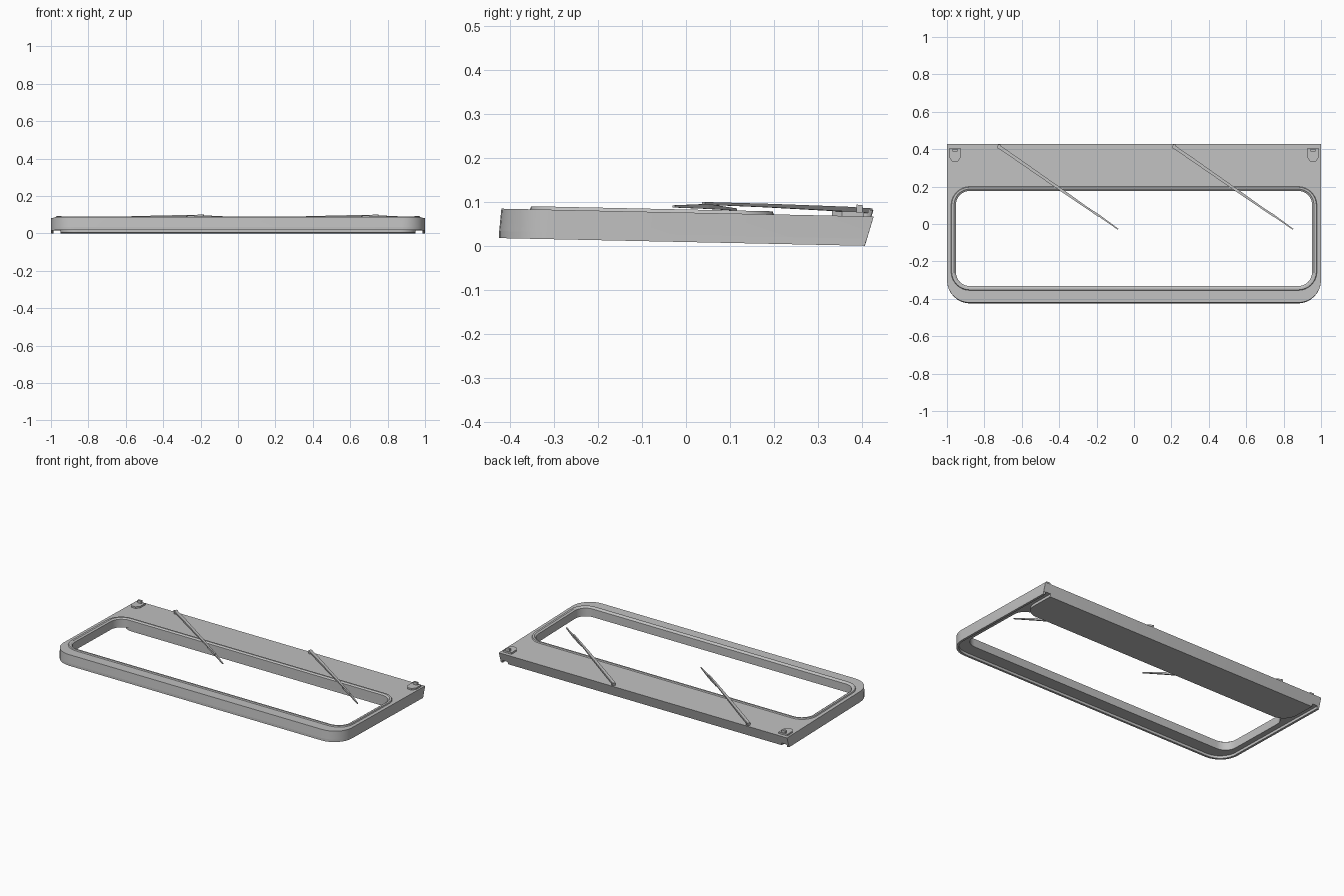
import bpy, bmesh
from math import cos, sin, pi
from mathutils import Vector

cube = bpy.data.objects.get("Cube")
if cube:
    bpy.data.objects.remove(cube, do_unlink=True)

grey = bpy.data.materials.new("frame grey")
grey.use_nodes = True
GREY = (0.53, 0.53, 0.53, 1)
grey.diffuse_color = GREY
grey.node_tree.nodes["Principled BSDF"].inputs["Base Color"].default_value = GREY

H = 0.067      # panel height
LIP = 0.016    # depth of the underside recess


def warp(p):
    """Slant the rear face and tip the whole frame down towards the back."""
    x, y, z = p
    if y > 0.42:
        y -= 0.02 * (1 - z / H)
    return Vector((x, y, z + 0.009 - 0.021 * y))


def finish(name, bm, smooth=True):
    bmesh.ops.recalc_face_normals(bm, faces=bm.faces)
    mesh = bpy.data.meshes.new(name)
    bm.to_mesh(mesh)
    bm.free()
    obj = bpy.data.objects.new(name, mesh)
    bpy.context.collection.objects.link(obj)
    mesh.materials.append(grey)
    if smooth:
        bpy.ops.object.select_all(action='DESELECT')
        obj.select_set(True)
        bpy.context.view_layer.objects.active = obj
        bpy.ops.object.shade_smooth_by_angle(angle=0.5)
    return obj


def outline(hx, y0, y1, r_front, r_back, n=8):
    """Rounded rectangle, counter-clockwise from the rear left corner."""
    pts = []
    for k, (sx, y, sy, r) in enumerate([(1, y1, 1, r_back), (-1, y1, 1, r_back),
                                        (-1, y0, -1, r_front), (1, y0, -1, r_front)]):
        for i in range(n + 1):
            a = (k + i / n) * pi / 2
            pts.append((sx * (hx - r) + r * cos(a), y - sy * r + r * sin(a)))
    return pts


def prism(name, pts, z0, z1, place=warp):
    bm = bmesh.new()
    low, high = ([bm.verts.new(place((x, y, z))) for x, y in pts] for z in (z0, z1))
    bm.faces.new(low)
    bm.faces.new(high)
    for i in range(len(pts)):
        j = (i + 1) % len(pts)
        bm.faces.new((low[i], low[j], high[j], high[i]))
    return finish(name, bm)


# Frame: closed cross-section of loops around the window opening
section = [
    (outline(1, -0.425, 0.427, 0.125, 0.0005), LIP),
    (outline(1, -0.42, 0.427, 0.12, 0.0005), H),
    (outline(0.978, -0.355, 0.2, 0.1, 0.1), H),
    (outline(0.975, -0.352, 0.197, 0.097, 0.097), H + 0.007),
    (outline(0.962, -0.342, 0.187, 0.084, 0.084), H + 0.007),
    (outline(0.952, -0.332, 0.177, 0.074, 0.074), H),
    (outline(0.952, -0.332, 0.177, 0.074, 0.074), LIP),
]
bm = bmesh.new()
loops = [[bm.verts.new(warp((x, y, z))) for x, y in pts] for pts, z in section]
for a, b in zip(loops, loops[1:] + loops[:1]):
    for i in range(len(a)):
        j = (i + 1) % len(a)
        bm.faces.new((a[i], a[j], b[j], b[i]))
finish("windscreen_frame", bm)

# Thin skirt around the sides and front, below the frame
bm = bmesh.new()
ring = [outline(1, -0.425, 0.427, 0.125, 0.0005), outline(0.986, -0.411, 0.427, 0.111, 0.0005)]
rows = []
for pts, z in ((ring[0], LIP), (ring[0], 0), (ring[1], 0), (ring[1], LIP)):
    rows.append([bm.verts.new(warp((x, y, z))) for x, y in pts[17:] + pts[:1]])
for a, b in zip(rows, rows[1:] + rows[:1]):
    for i in range(len(a) - 1):
        bm.faces.new((a[i], a[i + 1], b[i + 1], b[i]))
for end in (0, -1):
    bm.faces.new([row[end] for row in rows])
finish("lower_skirt", bm)

# Solid underside of the rear panel
prism("rear_panel_base", outline(0.95, 0.178, 0.427, 0.09, 0.0005), 0, LIP)

# Shield-shaped hinge pads with a raised block at the rear
for side, label in ((1, "left"), (-1, "right")):
    cx = 0.957 * side
    pad = [(cx + x, y) for x, y in ((-0.03, 0.405), (-0.03, 0.355), (-0.013, 0.332),
                                    (0.013, 0.332), (0.03, 0.355), (0.03, 0.405))]
    prism(label + "_hinge_pad", pad, H - 0.01, H + 0.01)
    block = [(cx + x, y) for x, y in ((-0.013, 0.388), (0.013, 0.388),
                                      (0.013, 0.402), (-0.013, 0.402))]
    prism(label + "_hinge_block", block, H, H + 0.026)


def bar(name, stations):
    """Box-section bar through (point, width, height) stations."""
    bm = bmesh.new()
    side = (stations[-1][0] - stations[0][0]).cross(Vector((0, 0, 1))).normalized()
    up = Vector((0, 0, 1))
    rows = [[bm.verts.new(p + side * w * u / 2 + up * h * v / 2)
             for u, v in ((-1, -1), (1, -1), (1, 1), (-1, 1))] for p, w, h in stations]
    for a, b in zip(rows, rows[1:]):
        for i in range(4):
            j = (i + 1) % 4
            bm.faces.new((a[i], a[j], b[j], b[i]))
    bm.faces.new(rows[0])
    bm.faces.new(rows[-1])
    finish(name, bm, smooth=False)


# Wipers: pivot, tapering arm and blade
for x0, label in ((-0.72, "right"), (0.215, "left")):
    pivot = [(x0 + 0.011 * cos(a * pi / 6), 0.411 + 0.011 * sin(a * pi / 6)) for a in range(12)]
    prism(label + "_wiper_pivot", pivot, H - 0.005, H + 0.015)
    bar(label + "_wiper_arm", [
        (Vector((x0 - 0.008, 0.417, 0.08)), 0.018, 0.011),
        (Vector((x0 + 0.08, 0.357, 0.084)), 0.018, 0.011),
        (Vector((x0 + 0.33, 0.183, 0.092)), 0.015, 0.008),
        (Vector((x0 + 0.535, 0.04, 0.097)), 0.008, 0.006)])
    bar(label + "_wiper_blade", [
        (Vector((x0 + 0.43, 0.113, 0.083)), 0.006, 0.005),
        (Vector((x0 + 0.53, 0.047, 0.09)), 0.01, 0.011),
        (Vector((x0 + 0.635, -0.028, 0.09)), 0.006, 0.005)])
